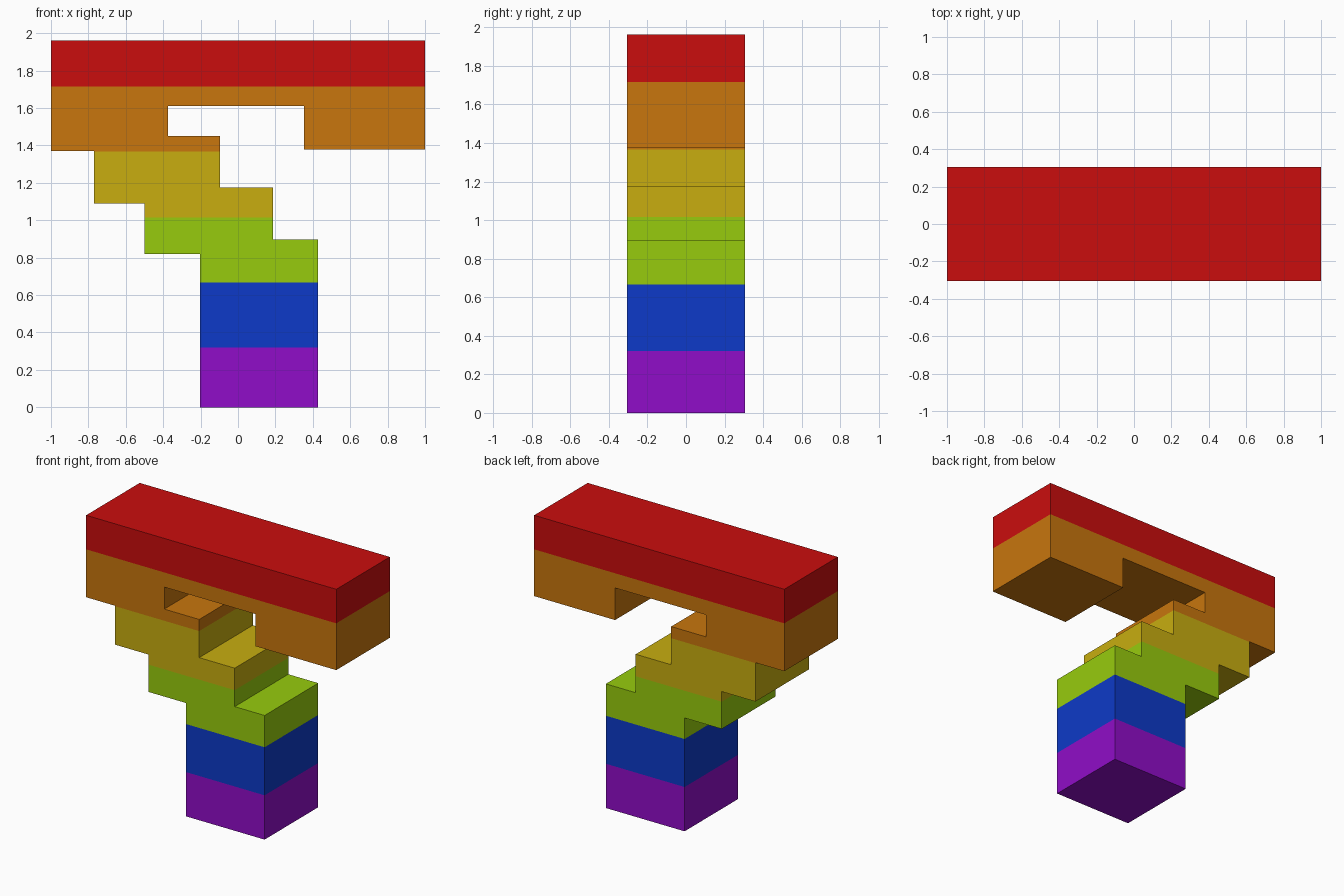
import bpy, bmesh
from mathutils import Vector

if "Cube" in bpy.data.objects:
    bpy.data.objects.remove(bpy.data.objects["Cube"])

HALF_DEPTH = 0.306

# Side outline (x, z): stepped column joining a long top bar
OUTLINE = [(-0.203, 0), (0.427, 0), (0.427, 0.897), (0.188, 0.897), (0.188, 1.175),
           (-0.096, 1.175), (-0.096, 1.451), (-0.375, 1.451), (-0.375, 1.61),
           (0.353, 1.61), (0.353, 1.378), (1, 1.378), (1, 1.962), (-1, 1.962),
           (-1, 1.37), (-0.77, 1.37), (-0.77, 1.089), (-0.5, 1.089),
           (-0.5, 0.819), (-0.203, 0.819)]

# Colour bands from bottom to top: name, linear colour, upper height
BANDS = [("purple", (0.28, 0.004, 0.58), 0.32), ("blue", (0.004, 0.042, 0.58), 0.667),
         ("lime", (0.31, 0.60, 0.004), 1.016), ("yellow", (0.58, 0.42, 0.005), 1.367),
         ("orange", (0.58, 0.18, 0.004), 1.716), ("red", (0.59, 0.004, 0.004), 9)]

# Extrude the outline through the depth
bm = bmesh.new()
face = bm.faces.new([bm.verts.new((x, -HALF_DEPTH, z)) for x, z in OUTLINE])
ext = bmesh.ops.extrude_face_region(bm, geom=[face], use_keep_orig=True)
bmesh.ops.translate(bm, vec=Vector((0, 2 * HALF_DEPTH, 0)),
                    verts=[g for g in ext["geom"] if isinstance(g, bmesh.types.BMVert)])

# Cut the walls at each colour boundary
for _, _, top in BANDS[:-1]:
    bmesh.ops.bisect_plane(bm, geom=bm.verts[:] + bm.edges[:] + bm.faces[:], dist=1e-5,
                           plane_co=(0, 0, top), plane_no=(0, 0, 1))
bmesh.ops.recalc_face_normals(bm, faces=bm.faces[:])

# Colour faces by height
for f in bm.faces:
    z = sum(v.co.z for v in f.verts) / len(f.verts)
    f.material_index = next(i for i, b in enumerate(BANDS) if z < b[2])

mesh = bpy.data.meshes.new("stepped_column")
bm.to_mesh(mesh)
bm.free()
for name, colour, _ in BANDS:
    mat = bpy.data.materials.new(name)
    mat.diffuse_color = (*colour, 1)
    mat.use_nodes = True
    mat.node_tree.nodes["Principled BSDF"].inputs["Base Color"].default_value = mat.diffuse_color
    mesh.materials.append(mat)
bpy.context.collection.objects.link(bpy.data.objects.new("stepped_column", mesh))
